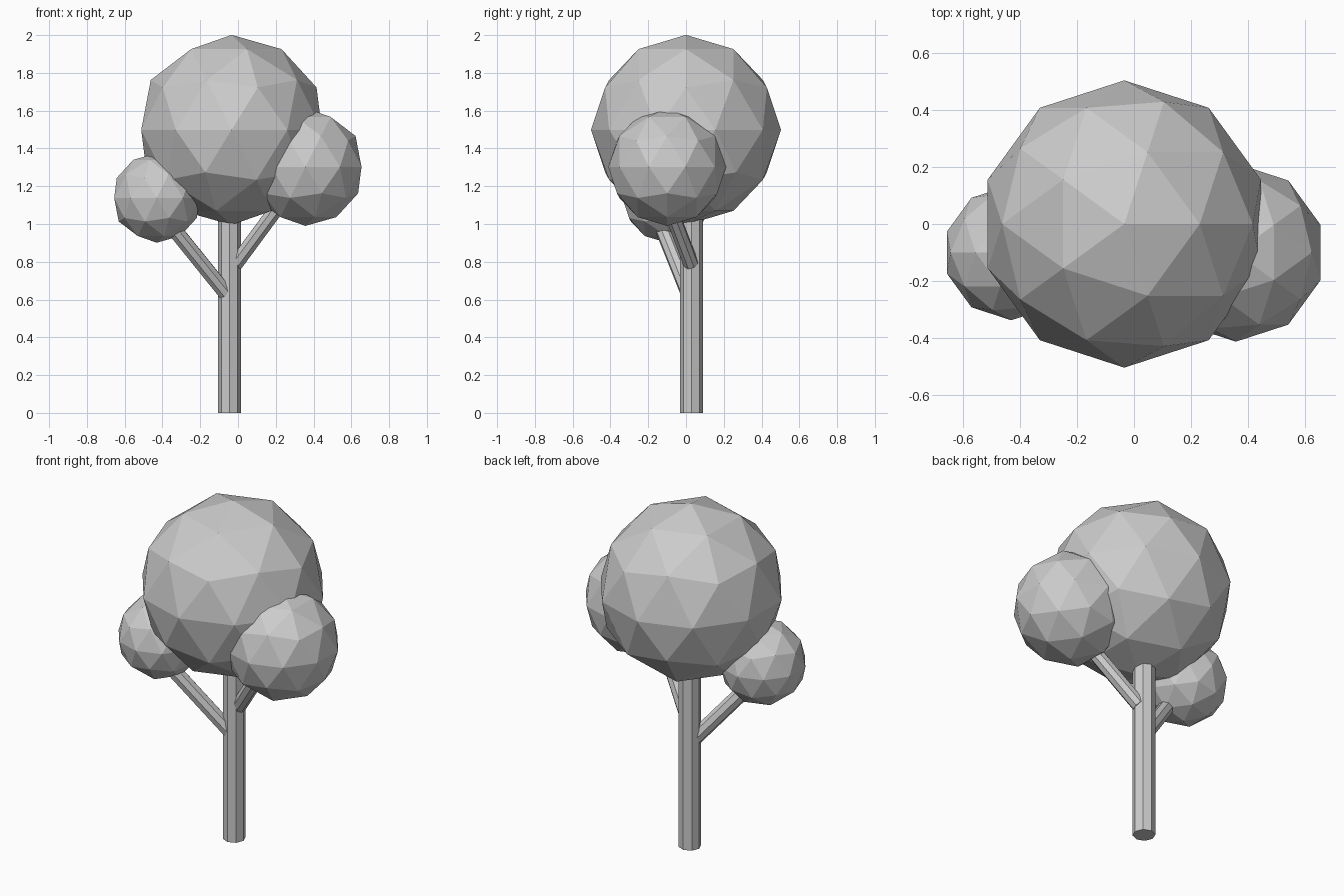
import bpy, math
from mathutils import Vector

if "Cube" in bpy.data.objects:
    bpy.data.objects.remove(bpy.data.objects["Cube"])


def foliage(name, centre, radius, turn):
    # low-poly leaf ball
    bpy.ops.mesh.primitive_ico_sphere_add(subdivisions=2, radius=radius, location=centre,
                                          rotation=(0, 0, math.radians(turn)))
    bpy.context.object.name = name


def limb(name, start, end, radius):
    # eight-sided wooden post running between two points
    a, b = Vector(start), Vector(end)
    axis = b - a
    bpy.ops.mesh.primitive_cylinder_add(vertices=8, radius=radius, depth=axis.length,
                                        location=(a + b) / 2)
    ob = bpy.context.object
    ob.name = name
    ob.rotation_euler = axis.to_track_quat('Z', 'Y').to_euler() if axis.xy.length > 1e-4 else (0, 0, 0)


# Trunk and its two branches
limb("trunk", (-0.045, 0.029, 0), (-0.045, 0.029, 1.1), 0.061)
limb("left_branch", (-0.066, 0.012, 0.635), (-0.425, -0.165, 1.08), 0.042)
limb("right_branch", (-0.012, 0.027, 0.788), (0.285, -0.125, 1.19), 0.041)

# Crown and side foliage
foliage("crown", (-0.034, 0.0, 1.498), 0.503, 0)
foliage("right_foliage", (0.357, -0.10, 1.302), 0.312, 180)
foliage("left_foliage", (-0.43, -0.10, 1.138), 0.237, 180)
